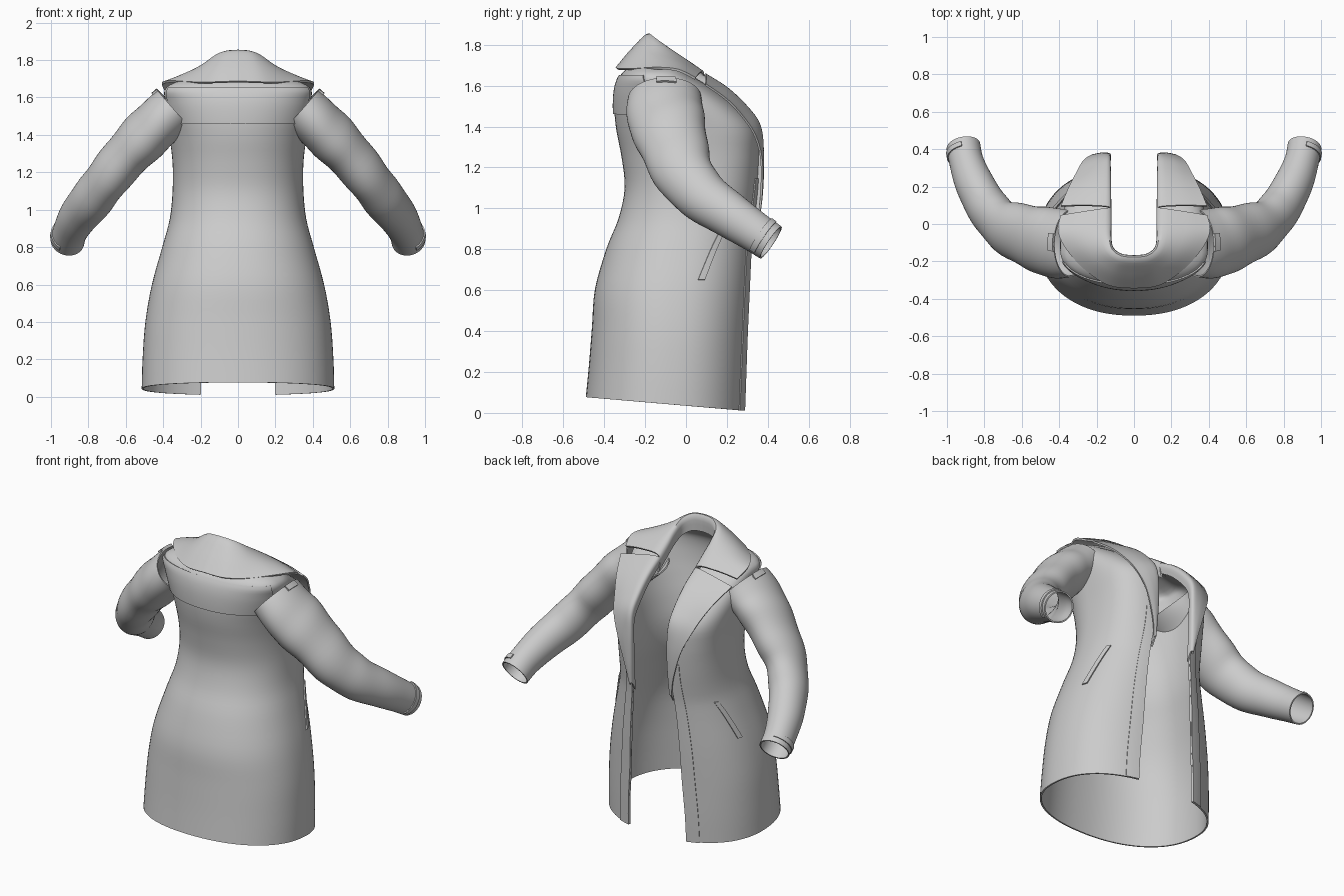
import bpy, math
from mathutils import Vector

cube = bpy.data.objects.get("Cube")
if cube:
    bpy.data.objects.remove(cube, do_unlink=True)

cloth = bpy.data.materials.new("light_grey_cloth")
cloth.use_nodes = True
cloth.diffuse_color = (0.6, 0.6, 0.6, 1)
cloth.node_tree.nodes["Principled BSDF"].inputs["Base Color"].default_value = (0.6, 0.6, 0.6, 1)


def spline(rows, t):
    """Smooth value at row position t of a list of tuples."""
    last = len(rows) - 1
    t = max(0, min(last, t))
    i = min(int(t), last - 1)
    f = t - i
    a, b, c, d = (rows[max(0, min(last, i + k))] for k in (-1, 0, 1, 2))
    return [q + 0.5 * f * (r - p + f * (2 * p - 5 * q + 4 * r - s + f * (3 * (q - r) + s - p)))
            for p, q, r, s in zip(a, b, c, d)]


def span(a, b, n):
    return [a + (b - a) * i / n for i in range(n + 1)]


def loft(name, point, us, vs, thick, closed=False):
    """Grid surface, mirrored to both sides and given cloth thickness."""
    n = len(vs)
    verts = [point(u, v) for u in us for v in vs]
    faces = [(i * n + j, i * n + (j + 1) % n, (i + 1) * n + (j + 1) % n, (i + 1) * n + j)
             for i in range(len(us) - 1) for j in range(n if closed else n - 1)]
    mesh = bpy.data.meshes.new(name)
    mesh.from_pydata(verts, [], faces)
    mesh.materials.append(cloth)
    for p in mesh.polygons:
        p.use_smooth = True
    obj = bpy.data.objects.new(name, mesh)
    bpy.context.collection.objects.link(obj)
    mirror = obj.modifiers.new("both_sides", 'MIRROR')
    mirror.merge_threshold = 0.0005
    solid = obj.modifiers.new("thickness", 'SOLIDIFY')
    solid.thickness = thick
    solid.offset = 0
    split = obj.modifiers.new("crisp_rims", 'EDGE_SPLIT')
    split.split_angle = math.radians(50)
    return obj


# Body: height, half width, back y, front y, half of the front opening
BODY = [(.035, .51, -.485, .30, .20), (.2, .505, -.47, .305, .195), (.4, .49, -.455, .31, .18),
        (.6, .455, -.44, .32, .17), (.8, .40, -.385, .33, .155), (.95, .36, -.325, .34, .14),
        (1.1, .345, -.295, .35, .13), (1.25, .345, -.31, .355, .13), (1.38, .36, -.335, .345, .13),
        (1.48, .375, -.345, .26, .13), (1.58, .385, -.34, .13, .13), (1.65, .38, -.315, .02, .13),
        (1.70, .27, -.26, -.03, .13), (1.74, .16, -.20, -.08, .12)]


def body_at(t, angle=None, s=0, off=0):
    """Point on the body; s runs from centre back to the front edge."""
    z, a, back, front, gap = spline(BODY, t)
    square = 2.3 + 0.8 * max(0, min(1, (z - 0.9) / 0.35))
    if angle is None:
        end = math.acos(min(1, gap / a) ** (square / 2))
        angle = -math.pi / 2 + s * (end + math.pi / 2)
    n = square if angle > 0 else 2.2
    c, sn = max(0, math.cos(angle)), math.sin(angle)
    x = (a + off) * c ** (2 / n)
    if c < 1e-6:
        x = 0
    y = (back + front) / 2 + ((front - back) / 2 + off) * math.copysign(abs(sn) ** (2 / n), sn)
    return Vector((x, y, z - 0.09 * y * max(0, 1 - z / 0.7)))


loft("coat_body", lambda t, s: body_at(t, s=s), span(0, 13, 52), span(0, 1, 36), 0.01)

# Back yoke flap and slanted pocket welts
loft("back_yoke", lambda t, g: body_at(t, math.radians(g), off=0.008),
     span(8.8, 11, 10), span(-90, -18, 20), 0.01)
loft("pocket_welts", lambda t, g: body_at(t, math.radians(g + 9 * (t - 3.9)), off=0.006),
     span(3.25, 4.6, 8), span(20, 25, 3), 0.012)
loft("front_facings", lambda t, s: body_at(t, s=s, off=0.006),
     span(0, 6.3, 26), span(0.94, 1, 4), 0.008)

# Sleeves: x, y, z, radius across, radius front to back
SLEEVE = [(.34, -.105, 1.54, .13, .175), (.44, -.10, 1.45, .13, .185), (.55, -.07, 1.34, .125, .17),
          (.68, -.02, 1.19, .11, .145), (.77, .07, 1.07, .108, .125), (.85, .21, .97, .1, .108),
          (.895, .33, .89, .088, .095), (.912, .415, .833, .087, .09)]


def sleeve_at(t, g, off=0):
    x, y, z, across, deep = spline(SLEEVE, t)
    tangent = Vector(spline(SLEEVE, t + .05)[:3]) - Vector(spline(SLEEVE, t - .05)[:3])
    tangent.normalize()
    u = (Vector((1, 0, 0)) - tangent * tangent.x).normalized()
    v = u.cross(tangent)
    # Soft folds around the elbow and under the shoulder
    fold = 0.004 * math.sin(5 * t + math.sin(math.radians(g))) * max(0, 1 - abs(t - 2.5) / 2.5)
    c, s = math.cos(math.radians(g)), math.sin(math.radians(g))
    return Vector((x, y, z)) + u * c * (across + off + fold) + v * s * (deep + off + fold)


loft("sleeves", sleeve_at, span(0, 7, 42), span(0, 352.5, 47), 0.008, closed=True)
loft("cuff_tabs", lambda t, g: sleeve_at(t, g, 0.006), span(6.35, 6.6, 3), span(-60, 80, 14), 0.01)
loft("shoulder_tabs", lambda t, g: sleeve_at(t, g, 0.008), span(0, .35, 4), span(-12, 18, 4), 0.012)


# Collar and lapels: each station pairs a fold point with an outer edge point
COLLAR = [(0, -.18, 1.85, 0, -.34, 1.685), (.07, -.172, 1.843, .13, -.325, 1.68),
          (.12, -.135, 1.815, .25, -.25, 1.68), (.135, -.07, 1.77, .355, -.14, 1.685),
          (.135, 0, 1.72, .405, -.04, 1.675), (.135, .085, 1.66, .39, .045, 1.635)]
LAPEL = [(.135, .09, 1.655, .39, .095, 1.605), (.135, .2, 1.585, .345, .2, 1.53),
         (.135, .3, 1.49, .305, .275, 1.45), (.135, .36, 1.40, .27, .335, 1.36),
         (.13, .372, 1.27, .22, .368, 1.24), (.13, .365, 1.1, .17, .368, 1.07),
         (.135, .35, .95, .145, .352, .94)]


def turnover(rows, drop, bulge):
    def point(t, w):
        p = spline(rows, t)
        fold, edge = Vector(p[:3]), Vector(p[3:])
        under = fold + Vector(drop)
        mid = fold.lerp(edge, 0.5) + Vector(bulge)
        q = Vector(spline([under, fold, mid, edge], w))
        if t == 0 and rows is COLLAR:
            q.x = 0
        return q
    return point


loft("collar", turnover(COLLAR, (0, .005, -.10), (.004, 0, .012)), span(0, 5, 30), span(0, 3, 15), 0.012)
loft("lapels", turnover(LAPEL, (0, -.03, -.05), (0, .006, .008)), span(0, 6, 36), span(0, 3, 15), 0.01)
